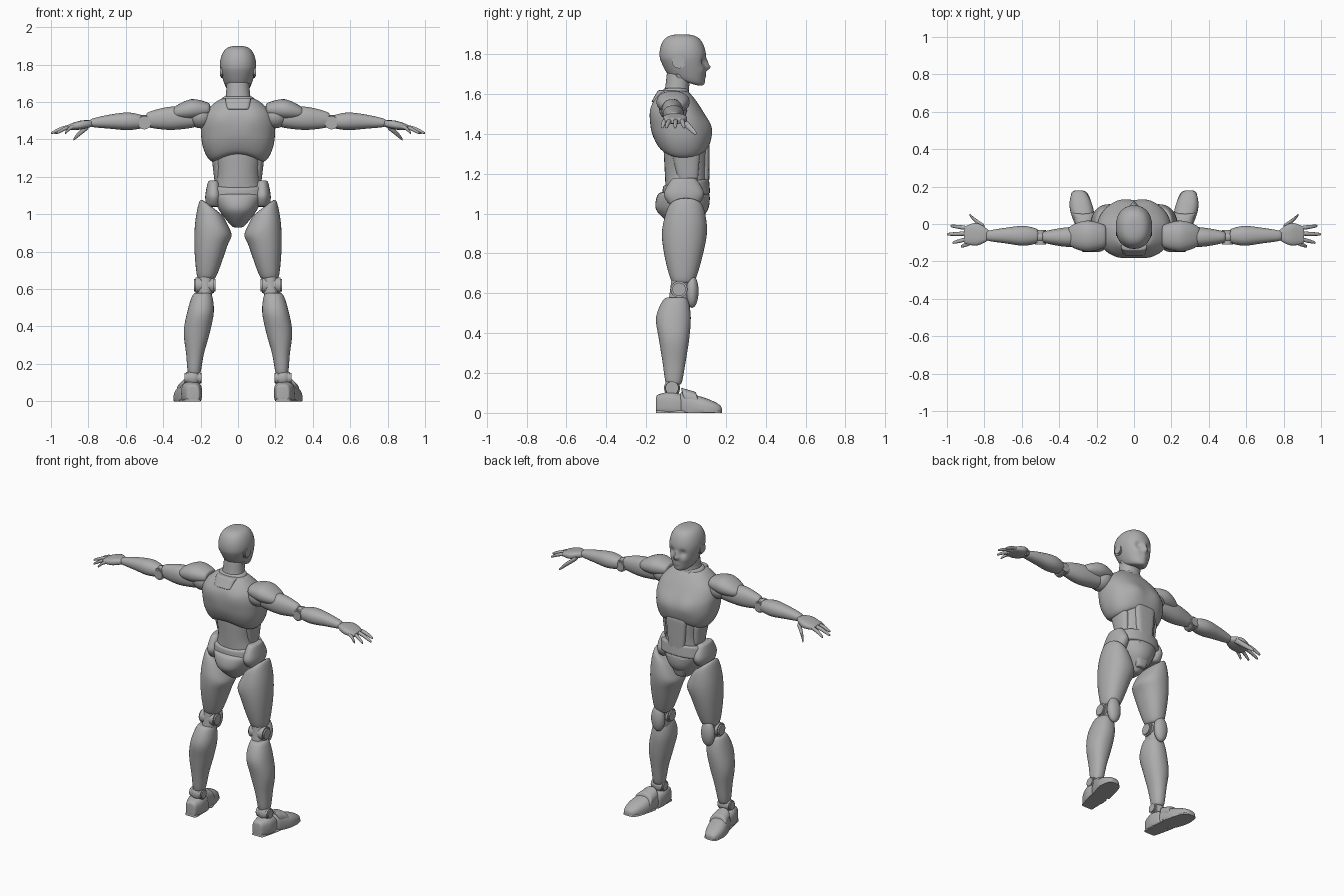
import bpy
import bmesh
import math
from mathutils import Matrix, Vector

cube = bpy.data.objects.get("Cube")
if cube:
    bpy.data.objects.remove(cube, do_unlink=True)

shade = (.42, .42, .42, 1)
grey = bpy.data.materials.new("plain grey")
grey.use_nodes = True
grey.diffuse_color = shade
grey.node_tree.nodes["Principled BSDF"].inputs["Base Color"].default_value = shade


def add_object(name, bm):
    """Turn a bmesh into a smooth shaded object with sharp rims."""
    bmesh.ops.recalc_face_normals(bm, faces=bm.faces)
    mesh = bpy.data.meshes.new(name)
    bm.to_mesh(mesh)
    mesh.shade_smooth()
    mesh.set_sharp_from_angle(angle=math.radians(40))
    mesh.materials.append(grey)
    bpy.context.collection.objects.link(bpy.data.objects.new(name, mesh))


def finish(name, bm, paired):
    """Add one middle part, or a left part and its mirrored right part."""
    if paired:
        add_object("left_" + name, bm)
        bmesh.ops.scale(bm, vec=(-1, 1, 1), verts=bm.verts)
        add_object("right_" + name, bm)
    else:
        add_object(name, bm)
    bm.free()


def blend(rings, t):
    """Smooth ring at fraction t of the way through a list of rings."""
    last = len(rings) - 1
    i = min(int(t * last), last - 1)
    u = t * last - i
    around = [rings[max(0, min(last, i + k))] for k in range(-1, 3)]
    return [q + u / 2 * (r - p + u * (2 * p - 5 * q + 4 * r - s + u * (3 * (q - r) + s - p)))
            for p, q, r, s in zip(*around)]


def curved(value, power):
    """Signed power, for superellipse outlines."""
    return math.copysign(abs(value) ** (2 / power), value)


def loft(name, axis, *rings, paired=True, power=2.2, corners=(8, 8), steps=24, sides=32, warp=None):
    """Skin rings along an axis, with both ends rounded off. Each ring gives its
    place on the axis, its centre on the two other axes and its two radii.
    Higher corner values give squarer ends; warp reshapes each point."""
    bm = bmesh.new()
    previous = None
    for step in range(steps + 1):
        t = (1 - math.cos(math.pi * step / steps)) / 2
        place, mid_a, mid_b, radius_a, radius_b = blend(rings, t)
        corner = corners[t > .5]
        shrink = max(0, 1 - abs(2 * t - 1) ** corner) ** (1 / corner)
        ring = []
        for k in range(sides):
            angle = math.tau * k / sides
            a = mid_a + shrink * radius_a * curved(math.cos(angle), power)
            b = mid_b + shrink * radius_b * curved(math.sin(angle), power)
            point = Vector({"x": (place, a, b), "y": (a, place, b), "z": (a, b, place)}[axis])
            if warp:
                warp(point)
            point.z = max(point.z, 0)
            ring.append(bm.verts.new(point))
        if previous:
            for k in range(sides):
                bm.faces.new((previous[k - 1], previous[k], ring[k], ring[k - 1]))
        previous = ring
    bmesh.ops.remove_doubles(bm, verts=bm.verts, dist=.0001)
    finish(name, bm, paired)


def ball(name, centre, radii):
    """Ellipsoid joint or cap."""
    bm = bmesh.new()
    matrix = Matrix.Translation(centre) @ Matrix.Diagonal((*radii, 1))
    bmesh.ops.create_uvsphere(bm, u_segments=28, v_segments=18, radius=1, matrix=matrix)
    finish(name, bm, paired=True)


def disc(name, centre, axis, radius, depth):
    """Round joint cover with a bevelled rim."""
    bm = bmesh.new()
    turn = Matrix.Rotation(math.pi / 2, 4, "Y" if axis == "x" else "X")
    bmesh.ops.create_cone(bm, cap_ends=True, segments=28, radius1=radius, radius2=radius,
                          depth=depth, matrix=Matrix.Translation(centre) @ turn)
    rims = [edge for edge in bm.edges if any(len(face.verts) > 4 for face in edge.link_faces)]
    bmesh.ops.bevel(bm, geom=rims, offset=radius / 5, segments=2, affect="EDGES")
    finish(name, bm, paired=True)


def fade(value, start, end):
    """Weight rising from nothing at start to full at end."""
    return max(0, min(1, (value - start) / (end - start)))


def push(point, centre, radius, amount):
    """Soft bump or dent towards the chest side, equal on left and right."""
    distance = (Vector((abs(point.x), point.y, point.z)) - Vector(centre)).length / radius
    point.y += amount * math.exp(-2 * distance * distance)


# Warps: jaw and face, rib shell, belt, thigh and strap
def shape_head(point):
    point.z -= .3 * point.y * fade(point.z, 1.78, 1.66)
    eye, cheek, nose, bridge, mouth, chin = 1.765, 1.72, 1.735, 1.76, 1.69, 1.65
    push(point, (.04, .1, eye), .03, -.017)
    push(point, (.05, .08, cheek), .03, .005)
    push(point, (0, .1, nose), .022, .025)
    push(point, (0, .1, bridge), .02, .01)
    push(point, (0, .1, mouth), .02, .006)
    push(point, (0, .09, chin), .03, .006)


def shape_ribs(point):
    point.z -= 2.8 * point.x ** 2 * fade(point.z, 1.45, 1.32)
    push(point, (.08, .12, 1.44), .09, .012)
    push(point, (.09, -.18, 1.52), .09, -.008)


def slope_belt(point):
    point.z += .15 * point.y


def slope_thigh(point):
    point.z += .8 * (point.x - .14) * fade(point.z, .85, 1.05)


def lean_strap(point):
    point.y -= .3 * (point.z - .07)


# Head and neck
loft("head", "z", (1.66, 0, 0, .06, .09), (1.78, 0, -.015, .096, .116), (1.9, 0, -.02, .09, .11),
     paired=False, corners=(6, 2.5), steps=60, sides=64, warp=shape_head)
disc("ear_cover", (.087, -.035, 1.765), "x", .036, .02)
loft("neck", "z", (1.56, 0, -.05, .085, .075), (1.63, 0, -.045, .066, .06),
     (1.72, 0, -.03, .06, .065), paired=False)
loft("neck_cord", "z", (1.59, .02, .015, .01, .01), (1.7, .06, -.04, .01, .015))
loft("collar", "z", (1.58, 0, -.055, .11, .08), (1.63, 0, -.05, .08, .06), paired=False)

# Rib shell and back yoke
loft("chest_shell", "z", (1.32, 0, -.01, .14, .125), (1.42, 0, -.025, .195, .15),
     (1.53, 0, -.05, .185, .125), (1.62, 0, -.06, .1, .07),
     paired=False, power=2.4, steps=40, sides=64, warp=shape_ribs)
loft("back_yoke", "z", (1.56, 0, -.14, .06, .035), (1.62, 0, -.11, .07, .03),
     paired=False, power=4)

# Waist with raised panels
loft("waist", "z", (1.06, 0, 0, .15, .1), (1.2, 0, 0, .118, .106), (1.36, 0, 0, .14, .115),
     paired=False)
loft("belly_panel", "z", (1.08, 0, .08, .05, .035), (1.35, 0, .08, .075, .04),
     paired=False, power=4)
loft("flank_plate", "z", (1.17, .1, .01, .025, .05), (1.3, .11, 0, .03, .07))

# Hips: belt, side guards, seat and front guard
loft("belt", "z", (1.08, 0, 0, .16, .122), (1.16, 0, 0, .15, .115),
     paired=False, warp=slope_belt)
loft("hip_guard", "z", (1.04, .13, -.01, .04, .07), (1.1, .13, -.01, .045, .1),
     (1.18, .13, -.01, .03, .06))
loft("pelvis", "z", (.93, 0, -.01, .03, .05), (1.02, 0, -.02, .1, .13), (1.11, 0, -.01, .14, .13),
     paired=False)
loft("front_guard", "z", (.95, 0, .05, .03, .03), (1.09, 0, .08, .08, .04),
     paired=False, power=3)

# Legs
loft("thigh", "z", (.65, .17, -.015, .05, .06), (.8, .15, -.012, .082, .098),
     (.92, .132, -.007, .098, .113), (1.04, .14, 0, .065, .09), sides=40, warp=slope_thigh)
loft("knee_core", "z", (.54, .18, -.04, .04, .05), (.69, .17, -.02, .04, .05))
disc("knee_joint", (.178, -.035, .62), "x", .042, .115)
ball("knee_cap", (.18, .03, .61), (.045, .033, .083))
loft("shin", "z", (.14, .235, -.062, .035, .042), (.25, .23, -.06, .047, .057),
     (.37, .22, -.06, .07, .076), (.48, .2, -.063, .071, .087), (.58, .19, -.05, .053, .063),
     sides=40)
ball("ankle", (.24, -.07, .125), (.042, .04, .045))
disc("ankle_joint", (.24, -.07, .125), "x", .033, .09)

# Feet
loft("heel", "y", (-.15, .24, .04, .035, .05), (-.08, .247, .045, .055, .06),
     (-.01, .25, .03, .05, .06), power=3)
loft("toe_cap", "y", (-.03, .255, .04, .05, .07), (.08, .28, .02, .063, .06),
     (.18, .295, .01, .045, .035), corners=(8, 3), power=2.6)
loft("instep_strap", "y", (-.01, .26, .07, .05, .057), (.06, .27, .06, .06, .045),
     warp=lean_strap)
loft("heel_sole", "y", (-.15, .24, 0, .04, .015), (0, .26, 0, .055, .015), power=4)
loft("toe_sole", "y", (.01, .26, 0, .06, .015), (.18, .295, 0, .05, .015),
     corners=(8, 3), power=4)

# Arms
ball("shoulder_joint", (.2, -.065, 1.525), (.07, .07, .065))
loft("shoulder_pad", "x", (.15, -.065, 1.56, .06, .035), (.25, -.065, 1.56, .083, .055),
     (.355, -.065, 1.54, .055, .03), corners=(8, 4))
loft("upper_arm", "x", (.22, -.065, 1.515, .05, .05), (.36, -.07, 1.513, .052, .062),
     (.49, -.07, 1.505, .03, .04))
ball("elbow_core", (.5, -.07, 1.495), (.045, .032, .037))
disc("elbow_joint", (.5, -.07, 1.49), "y", .036, .078)
loft("forearm", "x", (.51, -.065, 1.495, .038, .036), (.59, -.063, 1.497, .053, .047),
     (.69, -.062, 1.495, .041, .037), (.79, -.063, 1.488, .027, .022))

# Hands: the fingers fan out from evenly spaced knuckles
loft("palm", "x", (.77, -.06, 1.487, .025, .016), (.84, -.055, 1.477, .06, .024),
     (.91, -.06, 1.465, .045, .014), power=2.8, corners=(4, 8))
fingers = {"little": (.925, -.12), "ring": (.97, -.1), "middle": (1, -.055), "index": (.98, -.01)}
for order, (finger, (reach, spread)) in enumerate(fingers.items()):
    knuckle = .025 * order - .1
    loft(finger + "_finger", "x", (.87, knuckle, 1.47, .011, .011),
         ((.87 + reach) / 2, (knuckle + spread) / 2, 1.46, .011, .011),
         (reach, spread, 1.433, .008, .008), sides=14, corners=(8, 4))
loft("thumb", "x", (.8, -.02, 1.47, .018, .015), (.85, .02, 1.43, .012, .014),
     (.88, .05, 1.4, .007, .008), sides=16, corners=(8, 4))
